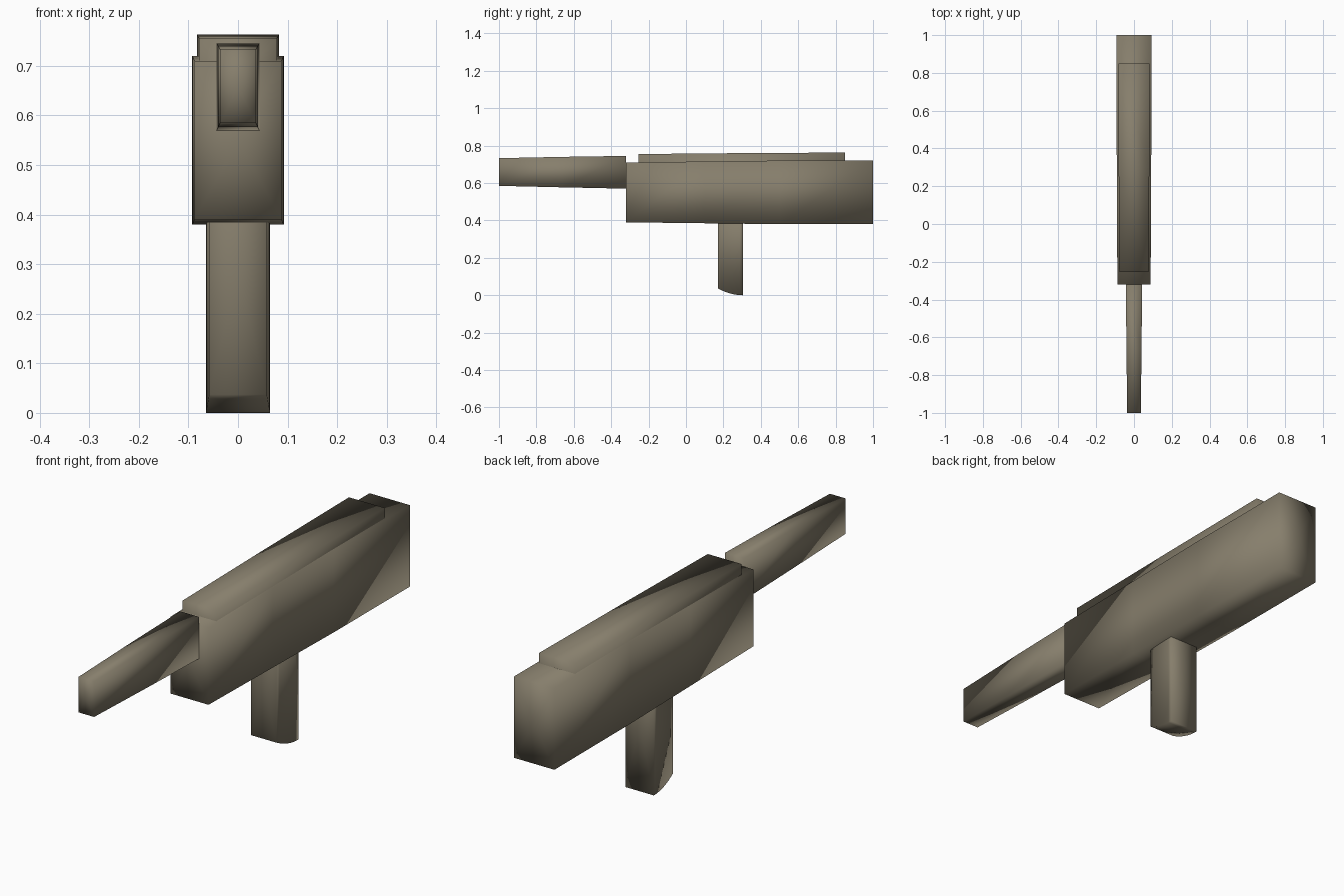
import bpy, bmesh

if "Cube" in bpy.data.objects:
    bpy.data.objects.remove(bpy.data.objects["Cube"])


def loft(name, rings):
    """Four-sided smooth tube along y; each ring is (y, half_width, z_low, z_high)."""
    bm = bmesh.new()
    loops = []
    for y, w, lo, hi in rings:
        corners = ((-w, lo), (w, lo), (w, hi), (-w, hi))
        loops.append([bm.verts.new((x, y, z)) for x, z in corners])
    for a, b in zip(loops, loops[1:]):
        for i in range(4):
            j = (i + 1) % 4
            bm.faces.new((a[i], a[j], b[j], b[i]))
    # Fan caps at both ends
    for loop, (y, w, lo, hi) in ((loops[0], rings[0]), (loops[-1], rings[-1])):
        c = bm.verts.new((0, y, (rings[0][2] + rings[0][3]) / 2 if y == rings[0][0] else (lo + hi) / 2))
        for i in range(4):
            bm.faces.new((loop[i], loop[(i + 1) % 4], c))
    bmesh.ops.recalc_face_normals(bm, faces=bm.faces)
    for f in bm.faces:
        f.smooth = True
    mesh = bpy.data.meshes.new(name)
    bm.to_mesh(mesh)
    bm.free()
    obj = bpy.data.objects.new(name, mesh)
    bpy.context.collection.objects.link(obj)
    obj.data.materials.append(mat)
    return obj


mat = bpy.data.materials.new("olive_grey")
mat.diffuse_color = (0.24, 0.21, 0.15, 1)
mat.use_nodes = True
mat.node_tree.nodes["Principled BSDF"].inputs["Base Color"].default_value = mat.diffuse_color

# Main housing, swelling slightly towards the back
loft("housing", [(-0.32, 0.088, 0.39, 0.71), (0.1, 0.090, 0.385, 0.715),
                 (0.5, 0.092, 0.38, 0.72), (1.0, 0.093, 0.38, 0.72)])

# Raised top cover
loft("top_cover", [(-0.255, 0.078, 0.59, 0.755), (0.3, 0.081, 0.585, 0.76),
                   (0.85, 0.083, 0.58, 0.763)])

# Tapered front tube
loft("front_tube", [(-1.0, 0.036, 0.585, 0.733), (-0.66, 0.040, 0.577, 0.740),
                    (-0.32, 0.043, 0.57, 0.745)])

# Grip with curved lower edge
steps = 8
grip = []
for i in range(steps + 1):
    t = i / steps
    s = (1 - t) ** 2
    grip.append((0.17 + 0.135 * t, 0.065 - 0.007 * s, 0.037 * s, 0.57 - 0.037 * s))
loft("grip", grip)
